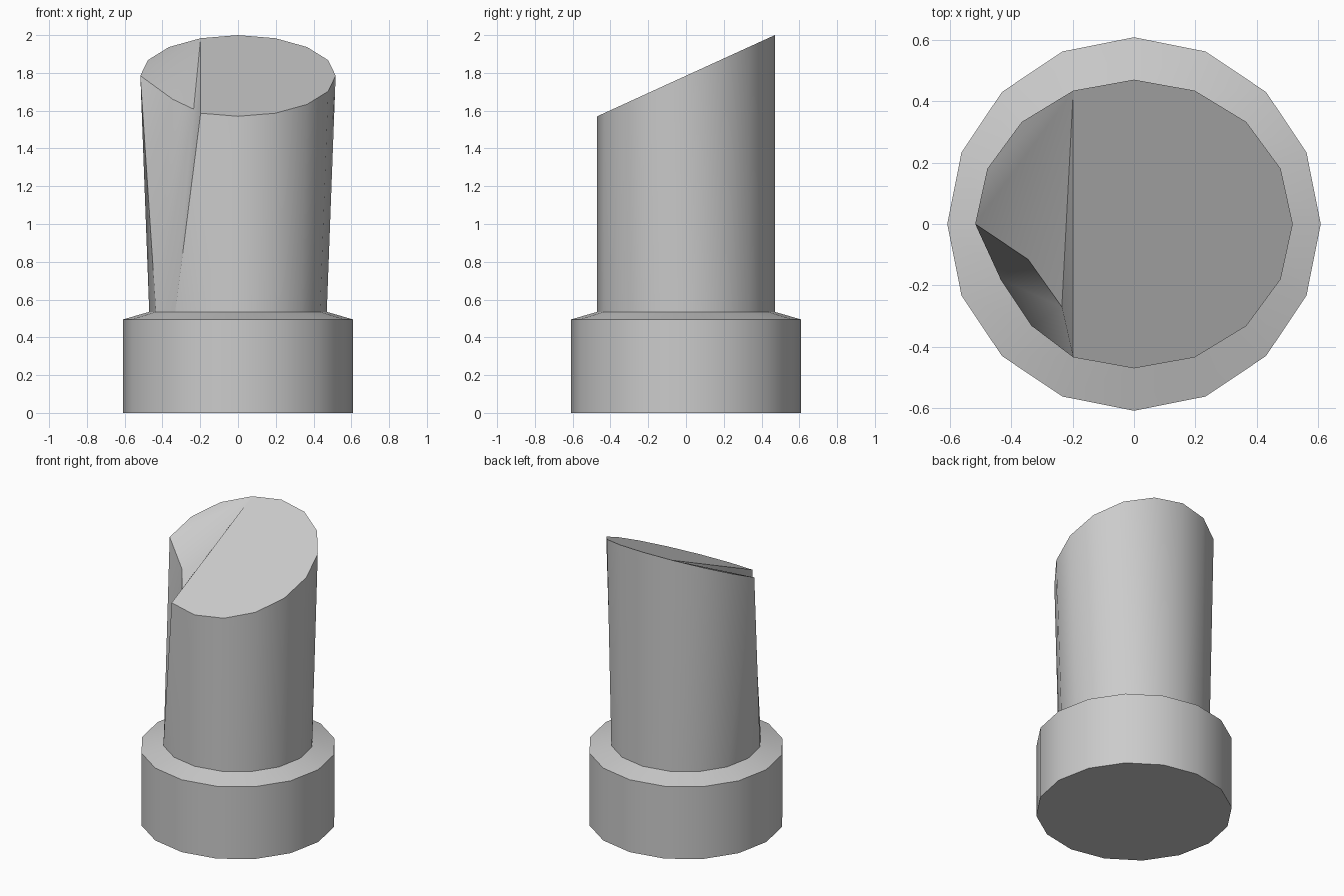
import bpy, bmesh
from math import cos, sin, tau, radians

if "Cube" in bpy.data.objects:
    bpy.data.objects.remove(bpy.data.objects["Cube"])

N = 16
bm = bmesh.new()

def ring(rx, ry, height):
    """Ring of N vertices; height is a function of y."""
    pts = [(rx * cos(tau * i / N), ry * sin(tau * i / N)) for i in range(N)]
    return [bm.verts.new((x, y, height(y))) for x, y in pts]

# Collar and slanted, slightly widening shaft
floor = ring(0.608, 0.608, lambda y: 0)
rim = ring(0.608, 0.608, lambda y: 0.495)
foot = ring(0.47, 0.47, lambda y: 0.535)
top = ring(0.517, 0.47, lambda y: 1.785 + 0.457 * y)

# Dent in the front left of the cut end
top[9].co = (-0.345, -0.115, 1.66)
top[10].co = (-0.235, -0.27, 1.608)

bm.faces.new(floor[::-1])
for low, high in ((floor, rim), (rim, foot), (foot, top)):
    for i in range(N):
        j = (i + 1) % N
        a, b, c, d = low[i], low[j], high[j], high[i]
        if high is top and i == 8:
            bm.faces.new((a, b, d))
            bm.faces.new((b, c, d))
        elif high is top and i == 10:
            bm.faces.new((a, b, c))
            bm.faces.new((a, c, d))
        else:
            bm.faces.new((a, b, c, d))

# Slanted end: two flat areas and a fan that dips into the dent
bm.faces.new(top[11:] + top[:6])
bm.faces.new(top[5:9])
for i in (8, 9, 10):
    bm.faces.new((top[5], top[i], top[i + 1]))

bm.normal_update()
mesh = bpy.data.meshes.new("slanted_post")
bm.to_mesh(mesh)
bm.free()
post = bpy.data.objects.new("slanted_post", mesh)
bpy.context.collection.objects.link(post)

# Smooth sides with crisp rims
bpy.context.view_layer.objects.active = post
post.select_set(True)
bpy.ops.object.shade_smooth_by_angle(angle=radians(30))
